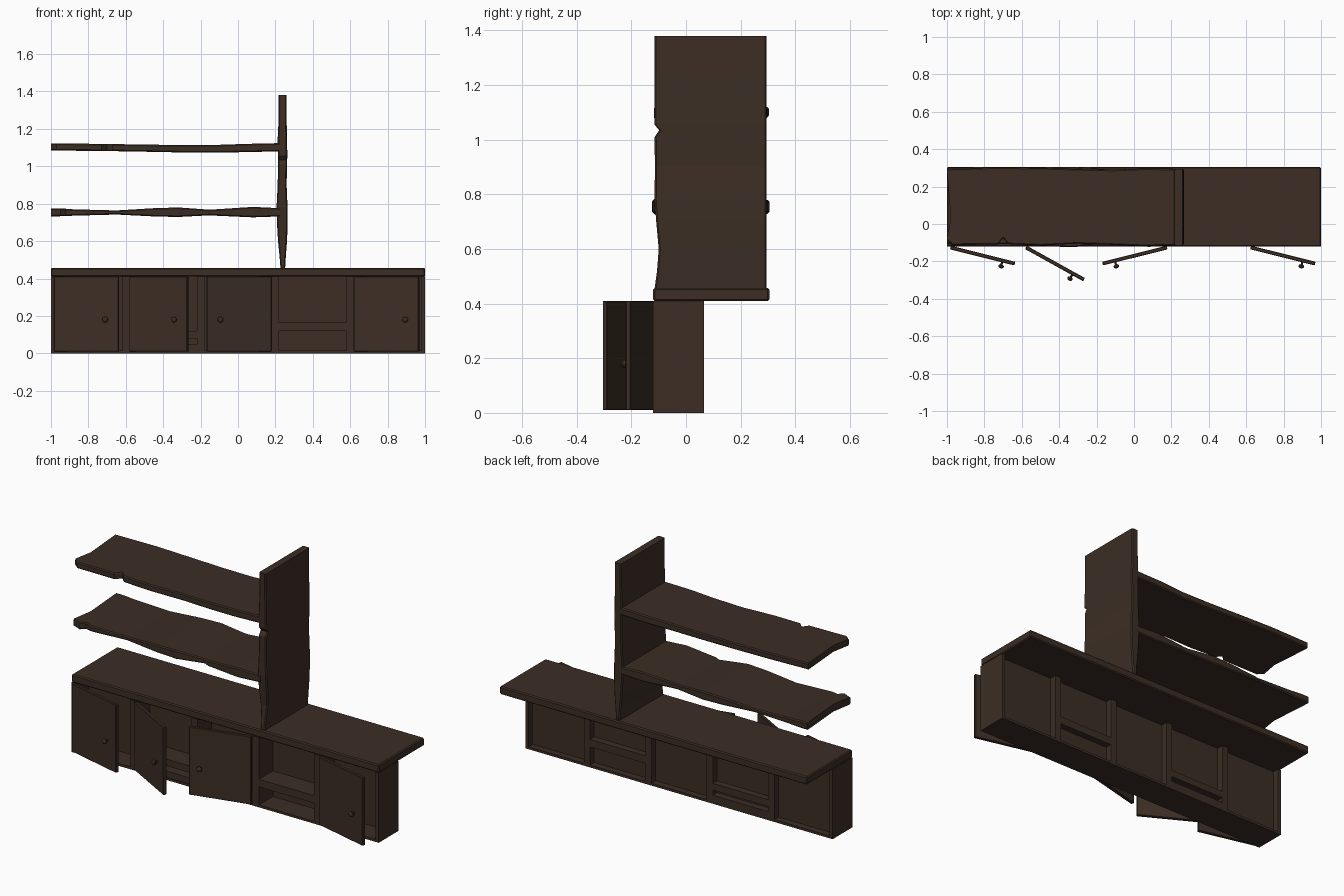
import bpy, bmesh, math
from mathutils import Matrix, Vector

wood = bpy.data.materials.new("dark_brown_wood")
wood.diffuse_color = (0.045, 0.027, 0.018, 1)


def finish(bm, name, bevel=0.0):
    bmesh.ops.recalc_face_normals(bm, faces=bm.faces)
    me = bpy.data.meshes.new(name)
    bm.to_mesh(me)
    bm.free()
    me.materials.append(wood)
    ob = bpy.data.objects.new(name, me)
    bpy.context.collection.objects.link(ob)
    if bevel:
        m = ob.modifiers.new("bevel", 'BEVEL')
        m.width, m.segments, m.limit_method = bevel, 1, 'ANGLE'
    return ob


def add_box(bm, x0, x1, y0, y1, z0, z1):
    mat = Matrix.Translation(((x0 + x1) / 2, (y0 + y1) / 2, (z0 + z1) / 2)) \
        @ Matrix.Diagonal((x1 - x0, y1 - y0, z1 - z0, 1))
    bmesh.ops.create_cube(bm, size=1, matrix=mat)


def box(name, *dims, bevel=0.0):
    bm = bmesh.new()
    add_box(bm, *dims)
    return finish(bm, name, bevel)


def board(name, stations, upright=False, dent=0.0):
    """Live-edge board: stations are (along, front y, back y, low face, high face)."""
    bm = bmesh.new()
    rings = []
    for i, (a, yf, yb, lo, hi) in enumerate(stations):
        ring = []
        r = 0.006
        pts = [(yf + r, lo), (0.03, lo), (yb - r, lo), (yb, lo + r), (yb, hi - r),
               (yb - r, hi), (0.03, hi), (yf + r, hi), (yf, hi - r), (yf, lo + r)]
        for y, t in pts:
            s = a + (dent if i == 0 and y == 0.03 else 0)
            ring.append(bm.verts.new((t, y, s) if upright else (s, y, t)))
        rings.append(ring)
    for p, q in zip(rings, rings[1:]):
        for k in range(10):
            j = (k + 1) % 10
            bm.faces.new((p[k], p[j], q[j], q[k]))
    for ring in (rings[0], rings[-1]):
        bm.faces.new((ring[0], ring[1], ring[6], ring[7], ring[8], ring[9]))
        bm.faces.new((ring[1], ring[2], ring[3], ring[4], ring[5], ring[6]))
    return finish(bm, name)


# countertop and cabinet carcass
F, B = -0.12, 0.065
box("countertop", -1, 1, F, 0.305, 0.41, 0.457, bevel=0.006)
box("cabinet_floor", -0.98, 0.98, F, B, 0, 0.014)
for side, s in (("left", -1), ("right", 1)):
    box(side + "_cabinet_side", min(s, s * 0.98), max(s, s * 0.98), F, B, 0, 0.41)
for i, x in enumerate((-0.6, -0.2, 0.2, 0.6)):
    box(f"divider_{i + 1}", x - 0.02, x + 0.02, F, B, 0, 0.41)
for i in range(5):
    x = -0.8 + 0.4 * i
    box(f"back_panel_{i + 1}", x - 0.18, x + 0.18, 0.01, 0.025, 0.014, 0.41)
box("left_inner_shelf", -0.58, -0.22, F + 0.005, B, 0.08, 0.12)
box("left_inner_plinth", -0.58, -0.22, F + 0.005, B, 0.014, 0.05)
box("right_inner_shelf", 0.22, 0.58, F, B, 0.12, 0.165)

# ajar doors with knobs: hinge x, direction, opening angle
for i, (hx, d, ang) in enumerate(((-0.98, 1, 14), (-0.575, 1, 29), (0.175, -1, 14), (0.625, 1, 14))):
    rot = Matrix.Translation((hx, F, 0)) @ Matrix.Rotation(math.radians(-ang * d), 4, 'Z')
    bm = bmesh.new()
    add_box(bm, min(0, d * 0.355), max(0, d * 0.355), -0.016, 0.004, 0.01, 0.41)
    finish(bm, f"door_{i + 1}", 0.003).matrix_world = rot
    bm = bmesh.new()
    turn = Matrix.Rotation(math.pi / 2, 4, 'X')
    kx = d * 0.287
    bmesh.ops.create_cone(bm, cap_ends=True, segments=10, radius1=0.006, radius2=0.006, depth=0.03,
                          matrix=Matrix.Translation((kx, -0.026, 0.18)) @ turn)
    bmesh.ops.create_uvsphere(bm, u_segments=10, v_segments=6, radius=0.016,
                              matrix=Matrix.Translation((kx, -0.038, 0.18)) @ turn @ Matrix.Diagonal((1, 1, 0.7, 1)))
    finish(bm, f"knob_{i + 1}").matrix_world = rot

# upright board, thinner near its foot and notched on the front edge
board("upright_board", [
    (0.455, -0.115, 0.295, 0.227, 0.252), (0.52, -0.106, 0.295, 0.222, 0.256),
    (0.60, -0.100, 0.295, 0.214, 0.262), (0.70, -0.109, 0.295, 0.208, 0.266),
    (0.78, -0.115, 0.295, 0.206, 0.265), (0.90, -0.114, 0.295, 0.212, 0.260),
    (1.01, -0.115, 0.295, 0.214, 0.262), (1.035, -0.098, 0.295, 0.214, 0.263),
    (1.055, -0.115, 0.295, 0.213, 0.264), (1.15, -0.115, 0.295, 0.212, 0.262),
    (1.25, -0.115, 0.295, 0.217, 0.260), (1.38, -0.115, 0.295, 0.217, 0.260)], upright=True)

# two live-edge wall shelves
board("upper_shelf", [
    (-1.0, -0.085, 0.295, 1.084, 1.122), (-0.97, -0.112, 0.296, 1.084, 1.122),
    (-0.73, -0.110, 0.303, 1.082, 1.120), (-0.70, -0.075, 0.303, 1.082, 1.119),
    (-0.67, -0.108, 0.302, 1.081, 1.119), (-0.5, -0.115, 0.300, 1.078, 1.116),
    (-0.3, -0.105, 0.294, 1.074, 1.114), (-0.1, -0.112, 0.290, 1.073, 1.115),
    (0.05, -0.118, 0.297, 1.076, 1.120), (0.225, -0.115, 0.295, 1.080, 1.124)], dent=0.02)
board("lower_shelf", [
    (-1.0, -0.100, 0.303, 0.732, 0.775), (-0.95, -0.122, 0.303, 0.733, 0.775),
    (-0.92, -0.100, 0.302, 0.734, 0.773), (-0.88, -0.112, 0.301, 0.736, 0.770),
    (-0.65, -0.105, 0.298, 0.742, 0.764), (-0.45, -0.120, 0.304, 0.732, 0.776),
    (-0.32, -0.124, 0.305, 0.729, 0.780), (-0.15, -0.100, 0.292, 0.738, 0.768),
    (-0.12, -0.112, 0.290, 0.736, 0.770), (0.08, -0.122, 0.298, 0.727, 0.783),
    (0.225, -0.115, 0.295, 0.732, 0.776)], dent=0.02)
